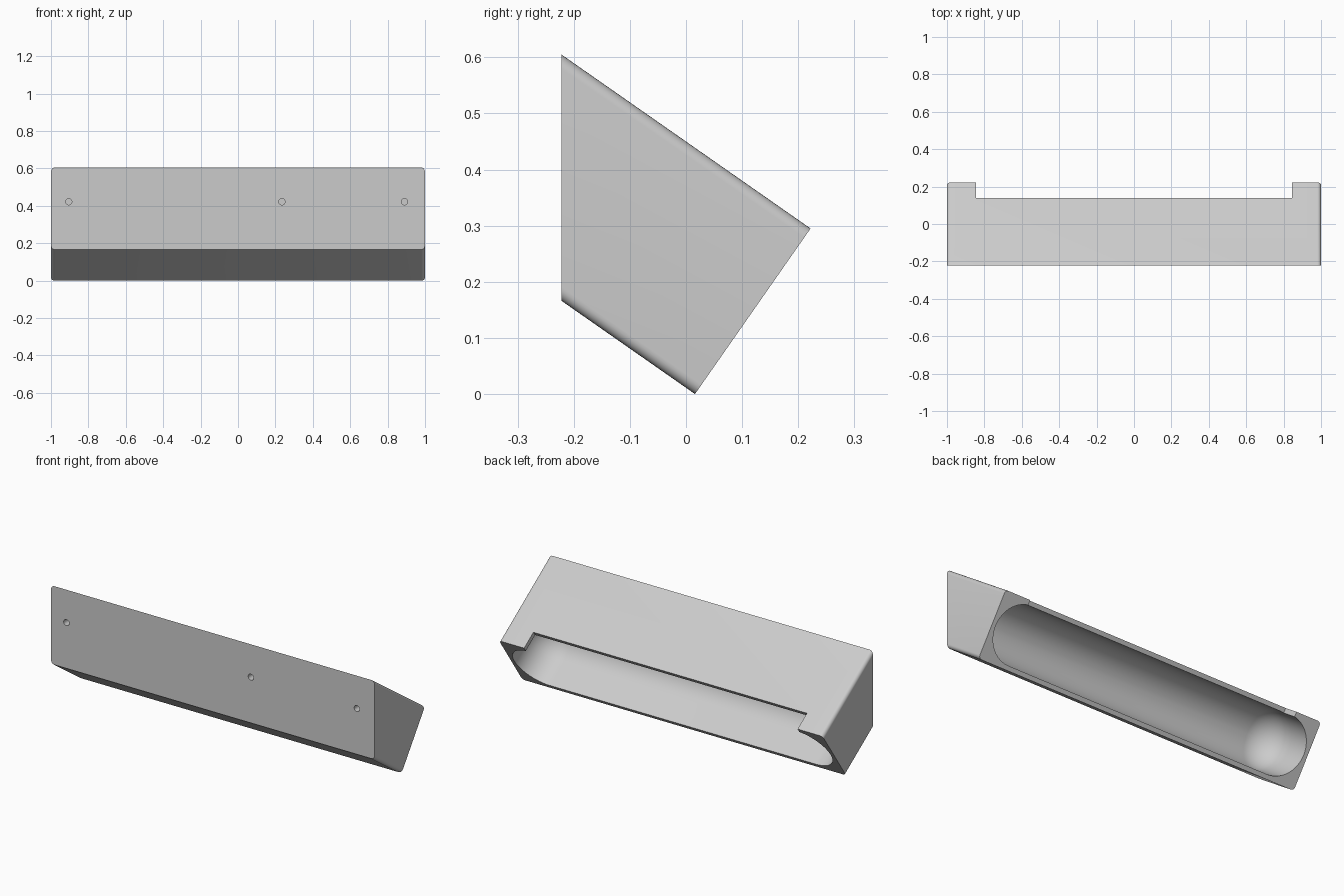
import bpy, bmesh, math
from mathutils import Vector, Matrix

cube = bpy.data.objects.get("Cube")
if cube:
    bpy.data.objects.remove(cube, do_unlink=True)

# Tilted frame of the open back face: x, up along the face, inward
LOW, HIGH = Vector((0, 0.016, 0)), Vector((0, 0.222, 0.295))
UP = (HIGH - LOW).normalized()
INWARD = Vector((0, -UP.z, UP.y))
CENTRE = (LOW + HIGH) / 2
HALF = (HIGH - LOW).length / 2
FRONT_Y = -0.222


def place(x, v, w):
    return CENTRE + Vector((x, 0, 0)) + UP * v + INWARD * w


def make_object(name, bm):
    bmesh.ops.recalc_face_normals(bm, faces=bm.faces)
    mesh = bpy.data.meshes.new(name)
    bm.to_mesh(mesh)
    bm.free()
    obj = bpy.data.objects.new(name, mesh)
    bpy.context.collection.objects.link(obj)
    return obj


def cut(target, cutter):
    mod = target.modifiers.new("cut", "BOOLEAN")
    mod.operation = "DIFFERENCE"
    mod.solver = "EXACT"
    mod.object = cutter
    bpy.context.view_layer.objects.active = target
    bpy.ops.object.modifier_apply(modifier=mod.name)
    bpy.data.objects.remove(cutter, do_unlink=True)


# Body: rounded rectangle pushed inward to the upright front plane
bm = bmesh.new()
radius, steps = 0.02, 6
back, front = [], []
for i, (sx, sv) in enumerate([(1, 1), (-1, 1), (-1, -1), (1, -1)]):
    for k in range(steps + 1):
        a = math.pi / 2 * (i + k / steps)
        p = place(sx * (1 - radius) + radius * math.cos(a),
                  sv * (HALF - radius) + radius * math.sin(a), 0)
        back.append(bm.verts.new(p))
        front.append(bm.verts.new(p + INWARD * ((FRONT_Y - p.y) / INWARD.y)))
bm.faces.new(back)
bm.faces.new(front)
for i in range(len(back)):
    j = (i + 1) % len(back)
    bm.faces.new((back[i], back[j], front[j], front[i]))
body = make_object("holder_body", bm)

# Cavity: slot with rounded ends and a rounded bottom
bm = bmesh.new()
r, end_x, depth, segs = 0.156, 0.821, 0.14, 48
for x in (-end_x, end_x):
    for ring in range(segs // 4):
        t = math.pi / 2 * ring / (segs // 4)
        for s in range(segs):
            a = math.tau * s / segs
            u, v = r * math.cos(t) * math.cos(a), r * math.cos(t) * math.sin(a)
            bm.verts.new(place(x + u, v, depth + r * math.sin(t)))
            if ring == 0:
                bm.verts.new(place(x + u, v, -0.05))
    bm.verts.new(place(x, 0, depth + r))
bmesh.ops.convex_hull(bm, input=bm.verts)
bmesh.ops.dissolve_limit(bm, angle_limit=0.001, verts=bm.verts, edges=bm.edges)
cut(body, make_object("cavity_cutter", bm))

# Notch in the upper lip
bm = bmesh.new()
bmesh.ops.create_cube(bm, size=1)
for vert in bm.verts:
    x, v, w = vert.co
    vert.co = place(x * 1.69, 0.19 + v * 0.09, 0.1 if w > 0 else -0.05)
cut(body, make_object("notch_cutter", bm))

# Blind screw holes in the front
for x in (-0.905, 0.235, 0.89):
    bm = bmesh.new()
    bmesh.ops.create_cone(bm, cap_ends=True, segments=24, radius1=0.017,
                          radius2=0.017, depth=0.16,
                          matrix=Matrix.Translation((x, FRONT_Y, 0.422))
                          @ Matrix.Rotation(math.pi / 2, 4, "X"))
    cut(body, make_object("hole_cutter", bm))

# Plain grey finish
grey = bpy.data.materials.new("light_grey")
grey.use_nodes = True
colour = (0.6, 0.6, 0.6, 1)
grey.diffuse_color = colour
grey.node_tree.nodes["Principled BSDF"].inputs["Base Color"].default_value = colour
body.data.materials.clear()
body.data.materials.append(grey)

bpy.ops.object.select_all(action="DESELECT")
body.select_set(True)
bpy.context.view_layer.objects.active = body
bpy.ops.object.shade_smooth_by_angle(angle=math.radians(30))
